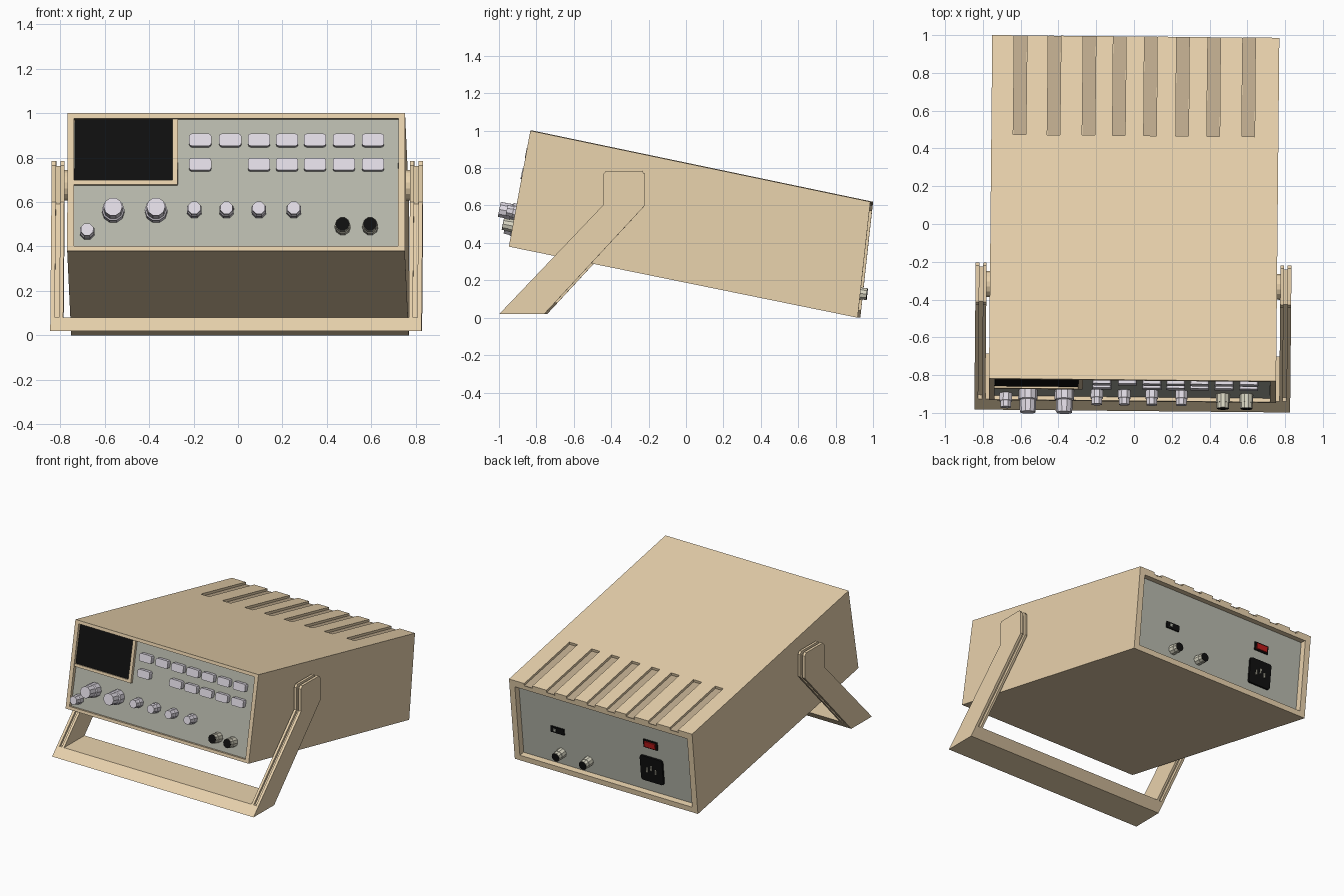
import bpy, bmesh
from math import radians
from mathutils import Matrix

if "Cube" in bpy.data.objects:
    bpy.data.objects.remove(bpy.data.objects["Cube"])

def material(name, r, g, b):
    m = bpy.data.materials.new(name)
    m.diffuse_color = (r, g, b, 1)
    m.use_nodes = True
    m.node_tree.nodes["Principled BSDF"].inputs["Base Color"].default_value = m.diffuse_color
    return m

CREAM = material("cream", 0.82, 0.65, 0.42)
SLOT = material("slot_shadow", 0.52, 0.41, 0.27)
PANEL = material("panel_grey", 0.48, 0.49, 0.42)
KNOB = material("knob_white", 0.76, 0.72, 0.79)
METAL = material("metal", 0.70, 0.68, 0.55)
BLACK = material("black", 0.005, 0.005, 0.005)
RED = material("red", 0.5, 0.01, 0.01)

# Frames: slight yaw for everything, tilted front face, tilted back face (local -y points outwards)
YAW = Matrix.Rotation(radians(-0.55), 4, 'Z')
FRONT = YAW @ Matrix.Translation((0, -0.94, 0.38)) @ Matrix.Rotation(radians(-11.5), 4, 'X')
BACK = (YAW @ Matrix.Translation((0, 0.925, 0)) @ Matrix.Rotation(radians(-6.26), 4, 'X')
        @ Matrix.Rotation(radians(180), 4, 'Z'))

def finish(name, bm, mat, frame):
    bmesh.ops.recalc_face_normals(bm, faces=bm.faces)
    me = bpy.data.meshes.new(name)
    bm.to_mesh(me)
    bm.free()
    me.materials.append(mat)
    ob = bpy.data.objects.new(name, me)
    ob.matrix_world = frame
    bpy.context.collection.objects.link(ob)
    return ob

def prism(name, profile, x0, x1, mat, frame=YAW):
    """Extrude a (y, z) profile along x."""
    bm = bmesh.new()
    f = bm.faces.new([bm.verts.new((x0, y, z)) for y, z in profile])
    ext = bmesh.ops.extrude_face_region(bm, geom=[f])
    bmesh.ops.translate(bm, vec=(x1 - x0, 0, 0),
                        verts=[g for g in ext["geom"] if isinstance(g, bmesh.types.BMVert)])
    return finish(name, bm, mat, frame)

def box(name, x, y, z, mat, frame, round_corners=0):
    """Box from (min, max) pairs; optionally rounds the edges running along y."""
    bm = bmesh.new()
    bmesh.ops.create_cube(bm, size=1)
    for v in bm.verts:
        v.co = [lo + (c + 0.5) * (hi - lo) for c, (lo, hi) in zip(v.co, (x, y, z))]
    if round_corners:
        edges = [e for e in bm.edges if abs(e.verts[0].co.y - e.verts[1].co.y) > 1e-5]
        bmesh.ops.bevel(bm, geom=edges, offset=round_corners, segments=2, profile=0.5, affect='EDGES')
    return finish(name, bm, mat, frame)

def mid(c, size):
    return (c - size / 2, c + size / 2)

def lathe(name, x, z, steps, sides, mat, frame):
    """Turned part along local y; steps are (radius, y) from base to tip."""
    bm = bmesh.new()
    turn = Matrix.Rotation(radians(90), 4, 'X')
    rings = []
    for r, y in steps:
        m = Matrix.Translation((x, y, z)) @ turn @ Matrix.Rotation(radians(180 / sides), 4, 'Z')
        rings.append(bmesh.ops.create_circle(bm, segments=sides, radius=r, matrix=m)["verts"])
    for a, b in zip(rings, rings[1:]):
        for i in range(sides):
            j = (i + 1) % sides
            bm.faces.new((a[i], a[j], b[j], b[i]))
    bm.faces.new(rings[0])
    bm.faces.new(rings[-1])
    return finish(name, bm, mat, frame)

# Case: wedge-ended block with recessed front, recessed back and top vent slots
case = prism("case", [(-0.94, 0.38), (0.925, 0), (0.993, 0.62), (-0.825, 1.0)], -0.76, 0.76, CREAM)
SLOTS = [-0.61, -0.43, -0.245, -0.085, 0.08, 0.25, 0.415, 0.60]
cutters = [box("front_cutter", (-0.73, 0.73), (-0.1, 0.025), (0.022, 0.607), CREAM, FRONT),
           box("back_cutter", (-0.715, 0.715), (-0.1, 0.05), (0.04, 0.575), CREAM, BACK)]
cutters += [box("slot_cutter", mid(x, 0.068), (1.31, 2.1), (0.602, 0.75), CREAM, FRONT) for x in SLOTS]
for c in cutters:
    mod = case.modifiers.new("cut", 'BOOLEAN')
    mod.operation, mod.solver, mod.object = 'DIFFERENCE', 'EXACT', c
bpy.context.view_layer.objects.active = case
for mod in list(case.modifiers):
    bpy.ops.object.modifier_apply(modifier=mod.name)
for c in cutters:
    bpy.data.objects.remove(c)

# Dark vent slot floors
for x in SLOTS:
    box("vent_slot", mid(x, 0.067), (1.311, 1.849), (0.598, 0.605), SLOT, FRONT)

# Front panel, display and display surround
box("front_panel", (-0.7295, 0.7295), (0.02, 0.03), (0.0225, 0.6065), PANEL, FRONT)
box("display", (-0.729, -0.28), (0.01, 0.022), (0.32, 0.606), BLACK, FRONT)
box("display_frame_side", (-0.287, -0.263), (0.0, 0.022), (0.305, 0.6065), CREAM, FRONT)
box("display_frame_bottom", (-0.7295, -0.287), (0.0, 0.022), (0.305, 0.325), CREAM, FRONT)

# Push buttons: two rows, the second with a gap
COLUMNS = [-0.162, -0.027, 0.103, 0.229, 0.355, 0.485, 0.616]
for row, z in enumerate((0.508, 0.396)):
    for i, x in enumerate(COLUMNS):
        if row == 0 or i != 1:
            box("push_button", mid(x, 0.1), (-0.012, 0.022), mid(z, 0.056), KNOB, FRONT, 0.012)

# Knobs
for x in (-0.553, -0.36):
    lathe("large_knob", x, 0.183, [(0.051, 0.022), (0.051, -0.03), (0.044, -0.035), (0.042, -0.1)],
          10, KNOB, FRONT)
for x, z in ((-0.188, 0.187), (-0.043, 0.187), (0.103, 0.187), (0.26, 0.187), (-0.67, 0.088)):
    lathe("small_knob", x, z, [(0.035, 0.022), (0.035, -0.02), (0.031, -0.025), (0.030, -0.055)],
          8, KNOB, FRONT)

# Round connectors on both faces
for frame, spots, base in ((FRONT, ((0.48, 0.112), (0.604, 0.112)), 0.022),
                           (BACK, ((-0.39, 0.13), (-0.165, 0.13)), 0.047)):
    for x, z in spots:
        tip = base - 0.077
        lathe("connector", x, z, [(0.036, base), (0.036, tip + 0.03), (0.033, tip + 0.03), (0.033, tip)],
              10, METAL, frame)
        lathe("connector_socket", x, z, [(0.031, tip + 0.01), (0.031, tip - 0.002)], 10, BLACK, frame)

# Back panel with selector, power switch and mains inlet
box("back_panel", (-0.7145, 0.7145), (0.045, 0.056), (0.0405, 0.5745), PANEL, BACK)
box("selector_switch", mid(-0.41, 0.11), (0.035, 0.047), mid(0.30, 0.045), BLACK, BACK)
box("selector_slider", mid(-0.43, 0.02), (0.028, 0.037), mid(0.30, 0.02), PANEL, BACK)
box("power_switch_frame", mid(0.37, 0.115), (0.035, 0.047), mid(0.41, 0.06), BLACK, BACK)
box("power_switch", mid(0.37, 0.09), (0.026, 0.037), mid(0.41, 0.042), RED, BACK)
box("mains_inlet", mid(0.37, 0.185), (0.03, 0.047), mid(0.215, 0.19), BLACK, BACK, 0.015)
for dx, dz in ((-0.035, -0.005), (0, 0.015), (0.035, -0.005)):
    box("inlet_pin", mid(0.37 + dx, 0.01), (0.022, 0.032), mid(0.215 + dz, 0.035), METAL, BACK)

# Carrying handle: two grooved arms (two plates on a web) and a cross bar
ARM = [(-0.99, 0.02), (-0.75, 0.02), (-0.212, 0.60), (-0.212, 0.765), (-0.228, 0.785),
       (-0.42, 0.785), (-0.437, 0.765), (-0.437, 0.60)]
WEB = [(-0.965, 0.025), (-0.775, 0.025), (-0.232, 0.608), (-0.232, 0.762), (-0.418, 0.762), (-0.418, 0.59)]
for s in (-1, 1):
    prism("handle_arm_inner_plate", ARM, s * 0.778, s * 0.796, CREAM)
    prism("handle_arm_outer_plate", ARM, s * 0.816, s * 0.836, CREAM)
    prism("handle_arm_web", WEB, s * 0.796, s * 0.816, CREAM)
    pivot = YAW @ Matrix.Translation((s * 0.765, -0.325, 0.675)) @ Matrix.Rotation(radians(90), 4, 'Z')
    lathe("handle_pivot", 0, 0, [(0.07, 0.015), (0.07, -0.015)], 16, CREAM, pivot)
prism("handle_bar", [(-0.99, 0.02), (-0.75, 0.02), (-0.694, 0.08), (-0.933, 0.08)], -0.836, 0.836, CREAM)
